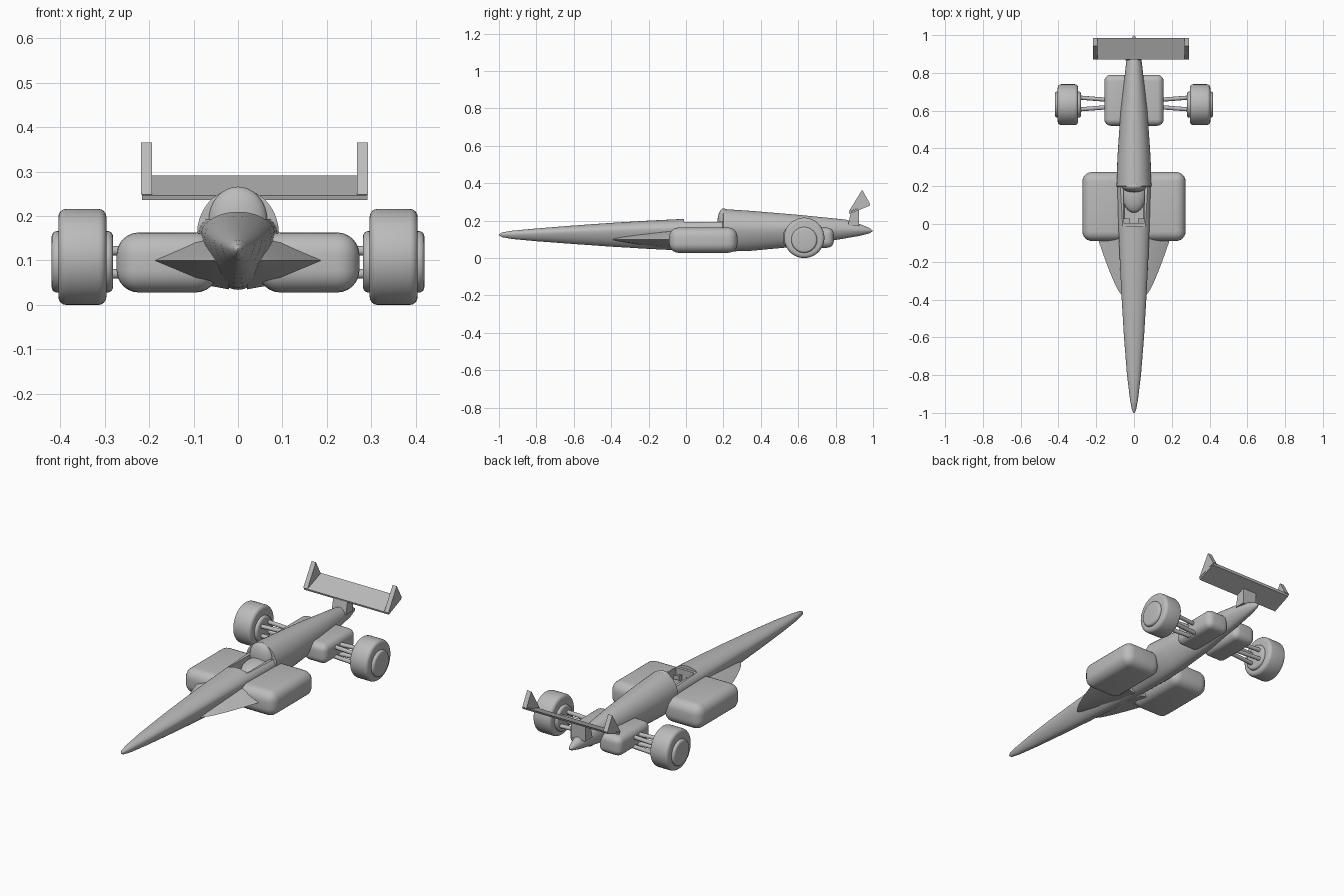
import bpy, bmesh, math
from mathutils import Vector

if "Cube" in bpy.data.objects:
    bpy.data.objects.remove(bpy.data.objects["Cube"])

GREY = (0.5, 0.5, 0.5, 1)
grey = bpy.data.materials.new("plain grey")
grey.use_nodes = True
grey.diffuse_color = GREY
grey.node_tree.nodes["Principled BSDF"].inputs["Base Color"].default_value = GREY


def finish(name, bm, smooth=True):
    bmesh.ops.recalc_face_normals(bm, faces=bm.faces)
    mesh = bpy.data.meshes.new(name)
    bm.to_mesh(mesh)
    bm.free()
    mesh.materials.append(grey)
    obj = bpy.data.objects.new(name, mesh)
    bpy.context.collection.objects.link(obj)
    if smooth:
        bpy.ops.object.select_all(action='DESELECT')
        obj.select_set(True)
        bpy.context.view_layer.objects.active = obj
        bpy.ops.object.shade_smooth_by_angle(angle=math.radians(35))
    return obj


def loft(name, rings, smooth=True):
    bm = bmesh.new()
    loops = [[bm.verts.new(p) for p in ring] for ring in rings]
    n = len(loops[0])
    for a, b in zip(loops, loops[1:]):
        for i in range(n):
            j = (i + 1) % n
            bm.faces.new((a[i], a[j], b[j], b[i]))
    bm.faces.new(loops[0])
    bm.faces.new(loops[-1])
    return finish(name, bm, smooth)


def box(name, lo, hi, radius=0.0):
    bm = bmesh.new()
    bmesh.ops.create_cube(bm, size=1)
    lo, hi = Vector(lo), Vector(hi)
    for v in bm.verts:
        v.co = (lo + hi) / 2 + v.co * (hi - lo)
    if radius:
        bmesh.ops.bevel(bm, geom=bm.edges[:], offset=radius, segments=6,
                        profile=0.5, affect='EDGES')
    return finish(name, bm, radius > 0)


def rod(name, a, b, radius, sides=16, bevel=0.0):
    a, b = Vector(a), Vector(b)
    turn = (b - a).to_track_quat('Z', 'Y')
    bm = bmesh.new()
    bmesh.ops.create_cone(bm, cap_ends=True, segments=sides, radius1=radius,
                          radius2=radius, depth=(b - a).length)
    if bevel:
        rim = [e for e in bm.edges if abs(e.verts[0].co.z - e.verts[1].co.z) < 1e-5]
        bmesh.ops.bevel(bm, geom=rim, offset=bevel, segments=4,
                        profile=0.5, affect='EDGES')
    for v in bm.verts:
        v.co = turn @ v.co + (a + b) / 2
    return finish(name, bm)


def prism(name, profile, x0, x1):
    return loft(name, [[(x, y, z) for y, z in profile] for x in (x0, x1)], False)


def ellipsoid(name, centre, radii):
    bm = bmesh.new()
    bmesh.ops.create_uvsphere(bm, u_segments=32, v_segments=16, radius=1)
    for v in bm.verts:
        v.co = Vector(c + r * p for c, r, p in zip(centre, radii, v.co))
    return finish(name, bm)


# Fuselage stations: y, half width, bottom, widest height, top
stations = [
    (-1, 0.002, 0.122, 0.124, 0.127), (-0.985, 0.011, 0.112, 0.125, 0.137),
    (-0.93, 0.021, 0.102, 0.127, 0.146), (-0.8, 0.037, 0.09, 0.133, 0.158),
    (-0.6, 0.053, 0.075, 0.14, 0.174), (-0.4, 0.065, 0.061, 0.147, 0.188),
    (-0.2, 0.075, 0.049, 0.153, 0.2), (0, 0.083, 0.039, 0.157, 0.21),
    (0.195, 0.088, 0.034, 0.16, 0.218), (0.2, 0.092, 0.034, 0.16, 0.262),
    (0.35, 0.088, 0.039, 0.155, 0.252), (0.6, 0.071, 0.062, 0.152, 0.231),
    (0.85, 0.042, 0.105, 0.15, 0.206), (0.93, 0.03, 0.119, 0.148, 0.182),
    (0.98, 0.014, 0.132, 0.146, 0.161), (0.997, 0.003, 0.142, 0.145, 0.148)]


def section(y, w, bottom, mid, top, n=40):
    ring = []
    for i in range(n):
        a = 2 * math.pi * i / n
        s = math.sin(a)
        pinch = 1 + 0.18 * min(s, 0)
        ring.append((w * math.cos(a) * pinch, y,
                     mid + s * ((top - mid) if s > 0 else (mid - bottom))))
    return ring


fuselage = loft("fuselage", [section(*s) for s in stations])

# Cockpit opening: flat rim, then a well
for label, lo, hi in (("rim_cutter", (-0.2, -0.01, 0.193), (0.2, 0.199, 0.4)),
                      ("well_cutter", (-0.055, 0.005, 0.135), (0.055, 0.199, 0.3))):
    cutter = box(label, lo, hi)
    mod = fuselage.modifiers.new(label, 'BOOLEAN')
    mod.object = cutter
    mod.solver = 'EXACT'
    bpy.context.view_layer.objects.active = fuselage
    bpy.ops.object.modifier_apply(modifier=label)
    bpy.data.objects.remove(cutter)

# Seat and headrest
ellipsoid("seat", (0, 0.17, 0.15), (0.066, 0.11, 0.04))
ellipsoid("headrest", (0, 0.2, 0.19), (0.066, 0.032, 0.076))

# Rear wing with its strut, set slightly to the left
prism("wing_strut", [(0.865, 0.17), (0.925, 0.17), (0.925, 0.262), (0.88, 0.24)],
      -0.045, 0.04)
prism("rear_wing", [(0.875, 0.236), (0.98, 0.279), (0.985, 0.291), (0.872, 0.246)],
      -0.216, 0.291)
for side, x in (("right", -0.218), ("left", 0.267)):
    prism(side + "_wing_end", [(0.87, 0.248), (0.985, 0.288), (0.942, 0.365)],
          x, x + 0.025)

# Parts repeated on both sides
for side, m in (("right", -1), ("left", 1)):
    def span(a, b):
        return sorted((m * a, m * b))

    x0, x1 = span(0.045, 0.273)
    box(side + "_side_pod", (x0, -0.09, 0.028), (x1, 0.275, 0.163), 0.05)
    x0, x1 = span(0.02, 0.157)
    box(side + "_rear_pod", (x0, 0.52, 0.055), (x1, 0.79, 0.162), 0.035)

    # Thick delta wing with a sharp curved edge
    rings = []
    for i in range(13):
        t = i / 12
        y = -0.39 + 0.42 * t
        tip = 0.055 + 0.17 * t ** 0.75
        up, down = 0.005 + 0.062 * t ** 0.8, 0.005 + 0.06 * t ** 0.8
        rings.append([(m * 0.02, y, 0.1 + up), (m * (0.02 + tip * 0.4), y, 0.1 + up * 0.75),
                      (m * tip, y, 0.1), (m * (0.02 + tip * 0.4), y, 0.1 - down * 0.75),
                      (m * 0.02, y, 0.1 - down)])
    loft(side + "_delta_wing", rings)

    # Wheel, hub and suspension rods
    rod(side + "_tyre", (m * 0.296, 0.632, 0.108), (m * 0.404, 0.632, 0.108), 0.108, 48, 0.018)
    rod(side + "_hub", (m * 0.281, 0.632, 0.097), (m * 0.419, 0.632, 0.097), 0.069, 40, 0.012)
    for z in (0.07, 0.122):
        for dy in (-1, 1):
            rod(side + "_suspension_rod", (m * 0.12, 0.638 + dy * 0.018, z),
                (m * 0.3, 0.638 + dy * 0.032, z), 0.011)
